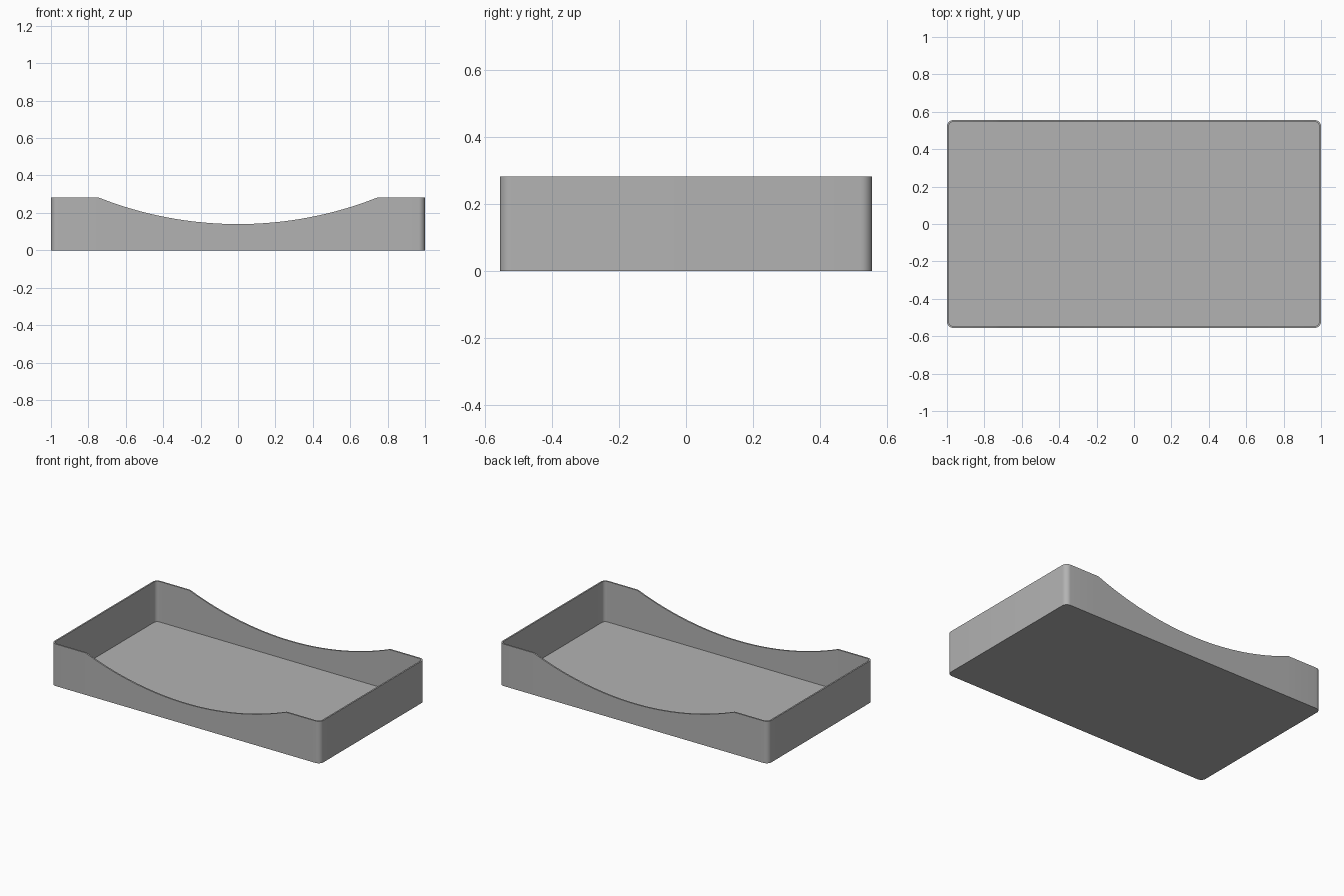
import bpy, bmesh, math

if "Cube" in bpy.data.objects:
    bpy.data.objects.remove(bpy.data.objects["Cube"])

HX, HY, H = 1.0, 0.556, 0.282      # half length, half width, height
WALL, FLOOR, R = 0.01, 0.01, 0.035  # wall and floor thickness, corner radius
SCOOP_X, LOW = 0.745, 0.14         # scoop half width and lowest rim height
SCOOP_R = (SCOOP_X ** 2 + (H - LOW) ** 2) / (2 * (H - LOW))
STEPS, CORNER = 48, 8


def rim(x):
    """Height of the rim: flat ends with a circular dip between them."""
    if abs(x) >= SCOOP_X:
        return H
    return LOW + SCOOP_R - math.sqrt(SCOOP_R ** 2 - x * x)


def outline(inset):
    """Rounded rectangle, counter-clockwise, with extra points along the scoop."""
    hx, hy, r = HX - inset, HY - inset, R - inset
    arc = [-SCOOP_X + 2 * SCOOP_X * i / STEPS for i in range(STEPS + 1)]
    pts = [(x, -hy) for x in arc]

    def corner(sx, sy, start):
        for i in range(CORNER + 1):
            a = start + math.pi / 2 * i / CORNER
            pts.append((sx * (hx - r) + r * math.cos(a), sy * (hy - r) + r * math.sin(a)))

    corner(1, -1, -math.pi / 2)
    corner(1, 1, 0)
    pts.extend((x, hy) for x in reversed(arc))
    corner(-1, 1, math.pi / 2)
    corner(-1, -1, math.pi)
    return pts


bm = bmesh.new()
outer, inner = outline(0), outline(WALL)
loops = [
    [bm.verts.new((x, y, 0)) for x, y in outer],
    [bm.verts.new((x, y, rim(x))) for x, y in outer],
    [bm.verts.new((x, y, rim(x))) for x, y in inner],
    [bm.verts.new((x, y, FLOOR)) for x, y in inner],
]
# Outer wall, rim and inner wall
n = len(outer)
for a, b in zip(loops, loops[1:]):
    for i in range(n):
        j = (i + 1) % n
        bm.faces.new((a[i], a[j], b[j], b[i]))
# Underside and tray floor
bm.faces.new(list(reversed(loops[0])))
bm.faces.new(loops[3])

mesh = bpy.data.meshes.new("tray")
bm.to_mesh(mesh)
bm.free()
tray = bpy.data.objects.new("tray", mesh)
bpy.context.collection.objects.link(tray)

grey = bpy.data.materials.new("light_grey")
grey.diffuse_color = (0.45, 0.45, 0.45, 1)
grey.use_nodes = True
grey.node_tree.nodes["Principled BSDF"].inputs["Base Color"].default_value = grey.diffuse_color
mesh.materials.append(grey)

bpy.context.view_layer.objects.active = tray
tray.select_set(True)
bpy.ops.object.shade_smooth_by_angle(angle=math.radians(30))
